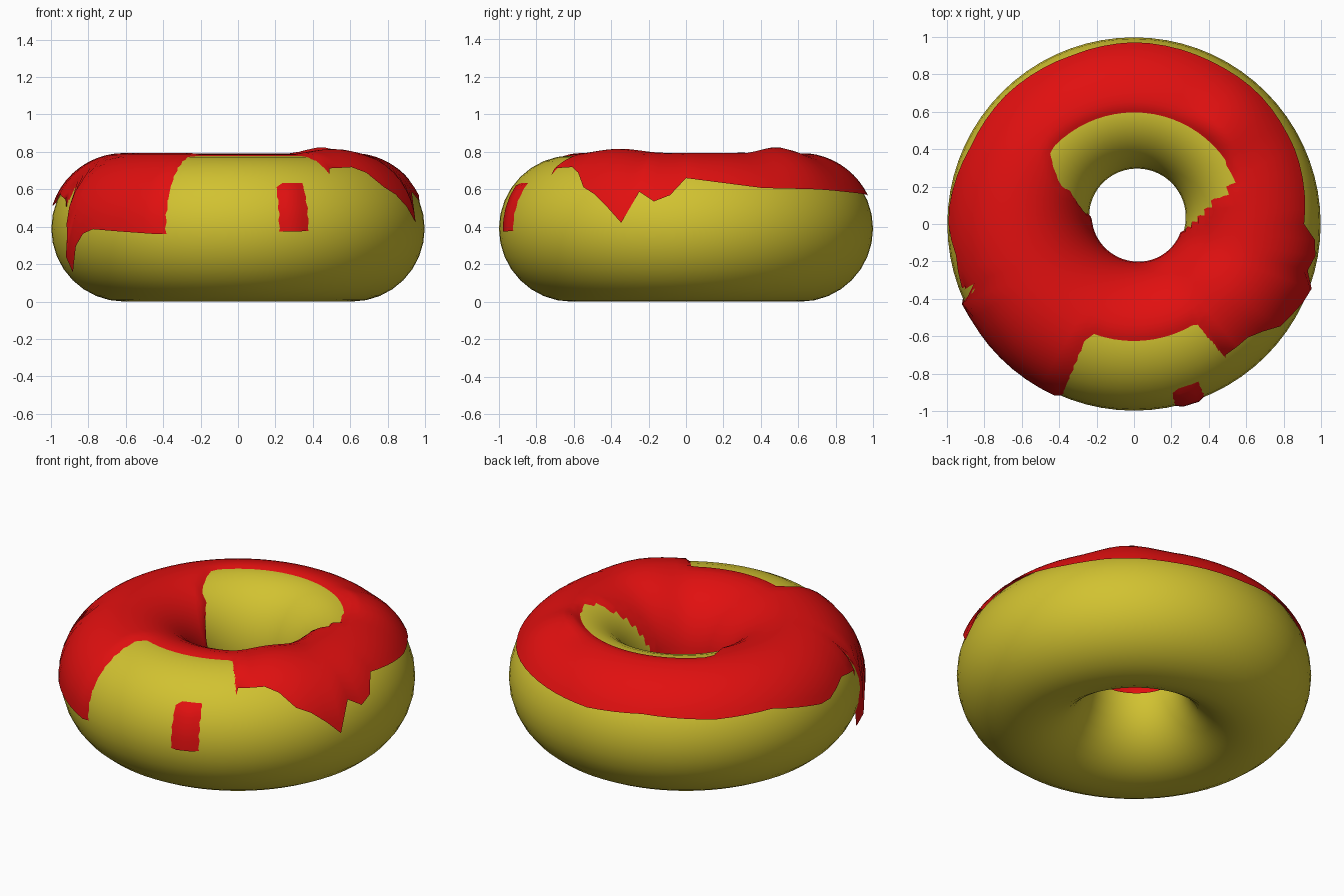
import bpy
from math import sin, cos, pi, radians, degrees, asin

if "Cube" in bpy.data.objects:
    bpy.data.objects.remove(bpy.data.objects["Cube"])

N = 72                      # columns around the ring
RING, TUBE, MID = 0.61, 0.388, 0.39


def hole(t):
    # the hole is slightly off centre
    return 0.255 + 0.045 * sin(t + radians(25))


def tube_point(t, p, off=0.0):
    inner = RING - hole(t)
    w = TUBE if cos(p) > 0 else inner
    r = RING + (w + off) * cos(p)
    return (r * cos(t), r * sin(t), MID + (MID + off) * sin(p))


def build(name, rows, closed, color):
    m = len(rows[0])
    verts = [v for row in rows for v in row]
    faces = []
    for i in range(N):
        k = (i + 1) % N
        for j in range(m if closed else m - 1):
            l = (j + 1) % m
            faces.append((i * m + j, k * m + j, k * m + l, i * m + l))
    me = bpy.data.meshes.new(name)
    me.from_pydata(verts, [], faces)
    ob = bpy.data.objects.new(name, me)
    bpy.context.collection.objects.link(ob)
    for f in me.polygons:
        f.use_smooth = True
    mat = bpy.data.materials.new(name + "_color")
    mat.diffuse_color = color
    mat.use_nodes = True
    mat.node_tree.nodes["Principled BSDF"].inputs["Base Color"].default_value = mat.diffuse_color
    me.materials.append(mat)
    return ob


# dough ring
angles = [2 * pi * i / N for i in range(N)]
dough = [[tube_point(t, 2 * pi * j / 32) for j in range(32)] for t in angles]
build("dough", dough, True, (0.64, 0.54, 0.03, 1))

# height of the icing's ragged outer edge, by angle
EDGE = [(0, .65), (25, .60), (60, .58), (90, .56), (110, .58), (135, .56),
        (155, .57), (178, .50), (190, .57), (200, .54), (205, .18), (210, .30),
        (217, .39), (246, .36), (300, .38), (305, .70), (318, .70), (325, .60),
        (332, .55), (340, .42), (345, .58), (352, .51), (360, .65)]


def edge_height(d):
    for (a, za), (b, zb) in zip(EDGE, EDGE[1:]):
        if a <= d <= b:
            return za + (zb - za) * (d - a) / (b - a)
    return EDGE[0][1]


def bump(d, centre, width, height):
    x = abs(d - centre) / width
    return height * (0.5 + 0.5 * cos(pi * x)) if x < 1 else 0


def icing_offset(d, p):
    # the icing dips under the dough at the front outside and back inside
    z = MID + MID * sin(p)
    if p < pi / 2 - 0.01:
        if 247 < d < 304 and not (282 < d < 293 and z < 0.62):
            return -0.018
    elif p > pi / 2 + 0.01:
        s = (p - pi / 2) / (pi / 2)
        lo, hi = 28 - 38 * s, 138 + 36 * s
        if lo < d < hi or lo < d - 360:
            return -0.018
    elif 250 < d < 300 or 30 < d < 136:
        return 0.006
    top = max(0, sin(p)) ** 2
    return (0.014 + top * (bump(d, 47, 20, .033) + bump(d, 325, 25, .022))
            + (0.03 if 203 < d < 207 and z < 0.3 else 0))


# icing sheet over the upper half
icing = []
for t in angles:
    d = degrees(t)
    start = asin((edge_height(d) - MID) / MID)
    end = pi - 0.0
    ps = [start + (pi / 2 - start) * j / 10 for j in range(10)]
    ps += [pi / 2 + (end - pi / 2) * j / 9 for j in range(10)]
    icing.append([tube_point(t, p, icing_offset(d, p)) for p in ps])
build("icing", icing, False, (0.75, 0.005, 0.005, 1))
